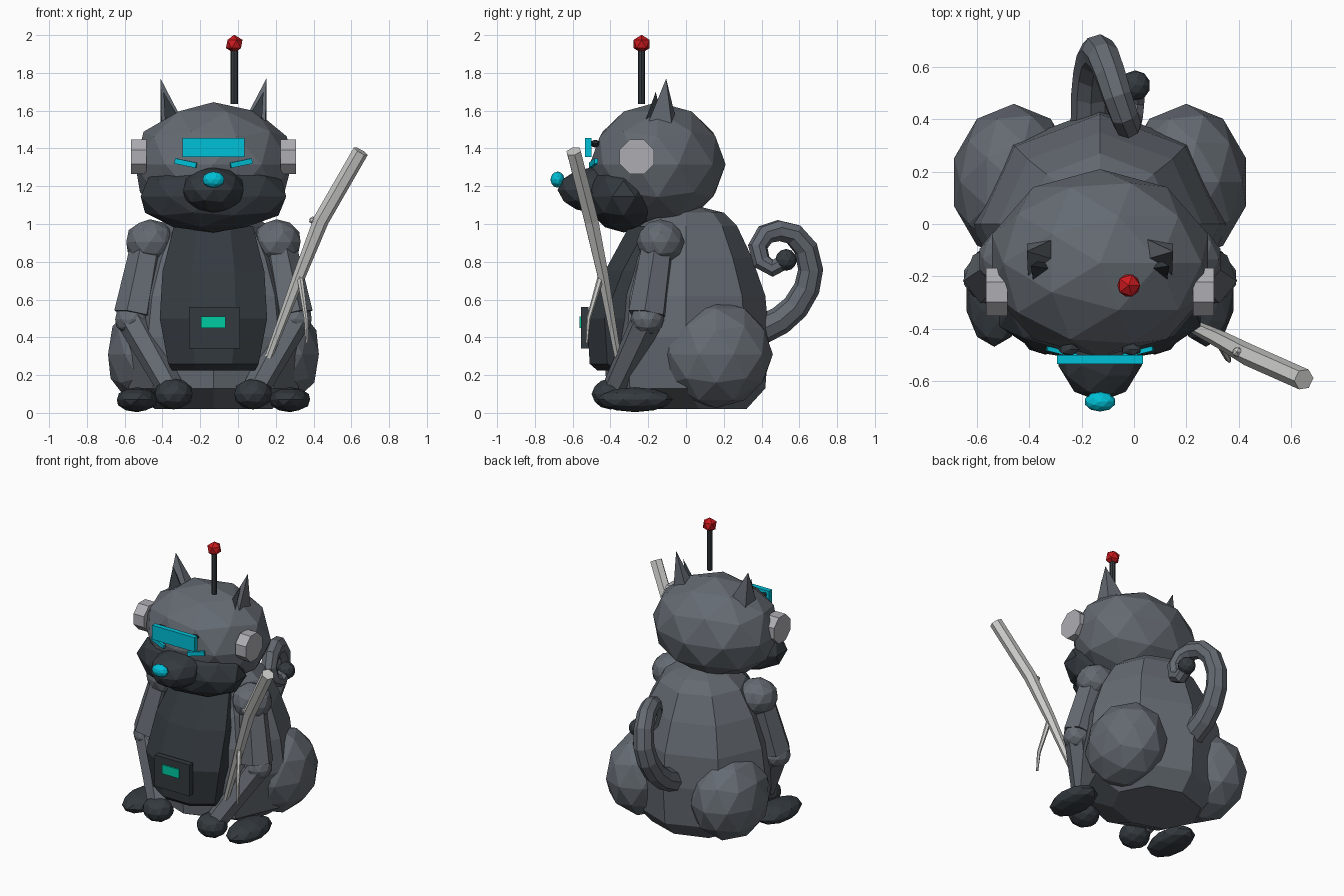
import bpy, bmesh, math
from mathutils import Vector, Matrix

cube = bpy.data.objects.get("Cube")
if cube:
    bpy.data.objects.remove(cube, do_unlink=True)

MID = -0.13  # x of the body's plane of symmetry


def material(name, r, g, b):
    m = bpy.data.materials.new(name)
    m.use_nodes = True
    m.diffuse_color = (r, g, b, 1)
    m.node_tree.nodes["Principled BSDF"].inputs["Base Color"].default_value = (r, g, b, 1)
    return m


FUR = material("grey fur", 0.128, 0.145, 0.168)
DARK = material("dark grey", 0.034, 0.042, 0.05)
METAL = material("pale metal", 0.42, 0.42, 0.45)
STICK = material("pale stick", 0.6, 0.6, 0.59)
CYAN = material("cyan", 0.0, 0.53, 0.68)
GREEN = material("green light", 0.0, 0.6, 0.36)
RED = material("red", 0.6, 0.01, 0.013)


def finish(name, bm, mat):
    bmesh.ops.recalc_face_normals(bm, faces=bm.faces[:])
    mesh = bpy.data.meshes.new(name)
    bm.to_mesh(mesh)
    bm.free()
    mesh.materials.append(mat)
    obj = bpy.data.objects.new(name, mesh)
    bpy.context.collection.objects.link(obj)
    return obj


def blob(name, mat, centre, radii, detail=2, tilt=0):
    """Faceted ellipsoid."""
    bm = bmesh.new()
    bmesh.ops.create_icosphere(bm, subdivisions=detail, radius=1)
    m = Matrix.Translation(centre) @ Matrix.Rotation(tilt, 4, 'Y') @ Matrix.Diagonal((*radii, 1))
    bm.transform(m)
    return finish(name, bm, mat)


def box(name, mat, centre, size, roll=0, yaw=0):
    bm = bmesh.new()
    bmesh.ops.create_cube(bm, size=1)
    m = (Matrix.Translation(centre) @ Matrix.Rotation(yaw, 4, 'Z')
         @ Matrix.Rotation(roll, 4, 'Y') @ Matrix.Diagonal((*size, 1)))
    bm.transform(m)
    return finish(name, bm, mat)


def hull(name, mat, points):
    bm = bmesh.new()
    for p in points:
        bm.verts.new(p)
    bmesh.ops.convex_hull(bm, input=bm.verts[:])
    return finish(name, bm, mat)


def loft(name, mat, rings):
    """Skin a stack of equal-sized point rings and cap both ends."""
    bm = bmesh.new()
    loops = [[bm.verts.new(p) for p in ring] for ring in rings]
    n = len(loops[0])
    for a, b in zip(loops, loops[1:]):
        for i in range(n):
            j = (i + 1) % n
            bm.faces.new((a[i], a[j], b[j], b[i]))
    bm.faces.new(loops[0])
    bm.faces.new(loops[-1])
    return finish(name, bm, mat)


def tube(name, mat, points, radii, sides=6):
    """Sweep a tapering polygon along a path without twisting."""
    pts = [Vector(p) for p in points]
    rings, quat, last = [], None, None
    for i, p in enumerate(pts):
        t = (pts[min(i + 1, len(pts) - 1)] - pts[max(i - 1, 0)]).normalized()
        quat = t.to_track_quat('Z', 'Y') if last is None else last.rotation_difference(t) @ quat
        last = t
        angles = [math.tau * k / sides for k in range(sides)]
        rings.append([p + quat @ Vector((math.cos(a), math.sin(a), 0)) * radii[i] for a in angles])
    return loft(name, mat, rings)


def oval(z, cy, rx, ry, sides, turn=0):
    angles = [math.tau * (k + turn) / sides for k in range(sides)]
    return [(MID + rx * math.cos(a), cy + ry * math.sin(a), z) for a in angles]


# Body: eight-sided pear, tucked under at the front
profile = [(0.02, 0.07, 0.31, 0.25), (0.13, 0, 0.45, 0.42), (0.40, 0, 0.49, 0.44),
           (0.62, 0, 0.46, 0.42), (0.82, 0, 0.39, 0.35), (0.99, 0, 0.29, 0.27),
           (1.06, 0, 0.2, 0.2), (1.09, 0, 0.08, 0.08)]
loft("body", FUR, [oval(*ring, 8) for ring in profile])

# Belly shield: height, front depth, half width
shield = [(0.225, -0.47, 0.22), (0.26, -0.51, 0.24), (0.50, -0.525, 0.285),
          (0.75, -0.43, 0.27), (0.99, -0.30, 0.21)]
loft("belly", DARK, [oval(z, f + 0.16, w * 1.08, 0.173, 8, 0.5) for z, f, w in shield])
box("chest_panel", DARK, (MID + 0.005, -0.535, 0.45), (0.27, 0.04, 0.22))
box("chest_light", GREEN, (MID, -0.558, 0.48), (0.13, 0.014, 0.063))

# Head and face
blob("head", FUR, (MID, -0.15, 1.315), (0.435, 0.36, 0.33))
blob("jaw", DARK, (MID, -0.33, 1.145), (0.405, 0.2, 0.19))
blob("snout", DARK, (MID, -0.48, 1.18), (0.168, 0.2, 0.122))
blob("nose", CYAN, (MID, -0.68, 1.235), (0.06, 0.038, 0.043))
box("visor", CYAN, (MID, -0.518, 1.405), (0.33, 0.034, 0.1))

# Antenna
tube("antenna_rod", DARK, [(-0.02, -0.235, 1.635), (-0.02, -0.235, 1.92)], [0.019, 0.019], 8)
blob("antenna_tip", RED, (-0.02, -0.235, 1.953), (0.049, 0.049, 0.049), 1)

# Paired parts
for s, side in ((-1, "right"), (1, "left")):
    def at(dx, y, z):
        return (MID + s * dx, y, z)

    hull(side + "_ear", FUR, [at(0.28, -0.105, 1.77), at(0.14, -0.04, 1.5), at(0.28, -0.07, 1.48),
                              at(0.275, -0.215, 1.5), at(0.16, -0.14, 1.54)])
    hull(side + "_inner_ear", DARK, [at(0.265, -0.16, 1.7), at(0.255, -0.225, 1.52),
                                     at(0.17, -0.175, 1.54), at(0.2, -0.12, 1.52)])
    blob(side + "_brow", DARK, at(0.12, -0.48, 1.425), (0.045, 0.025, 0.02), 1, -s * 0.3)
    box(side + "_eye", CYAN, at(0.147, -0.49, 1.322), (0.118, 0.018, 0.028), -s * 0.2, s * 0.25)
    cup = tube(side + "_ear_cup", METAL, [at(0.355, -0.26, 1.355), at(0.437, -0.26, 1.355)],
               [0.099, 0.099], 8)
    # Turn the cup so that it rests on a flat side
    pivot = Matrix.Translation(at(0, -0.26, 1.355))
    cup.data.transform(pivot @ Matrix.Rotation(math.pi / 8, 4, 'X') @ pivot.inverted())

    # Arm down to the dark paw
    blob(side + "_shoulder", FUR, at(0.335, -0.135, 0.905), (0.133, 0.127, 0.12))
    tube(side + "_upper_arm", FUR, [at(0.35, -0.15, 0.88), at(0.42, -0.205, 0.52)], [0.09, 0.108])
    blob(side + "_elbow", FUR, at(0.43, -0.205, 0.495), (0.095, 0.09, 0.085))
    tube(side + "_forearm", FUR, [at(0.43, -0.205, 0.495), at(0.22, -0.38, 0.12)], [0.085, 0.07])
    blob(side + "_paw", DARK, at(0.21, -0.4, 0.1), (0.104, 0.1, 0.082))

    # Leg
    blob(side + "_haunch", FUR, at(0.33, 0.16, 0.31), (0.24, 0.3, 0.285))
    blob(side + "_foot", DARK, at(0.405, -0.27, 0.07), (0.112, 0.2, 0.066))

# Curled tail
path = [(-0.165, 0.36, 0.42), (-0.165, 0.5, 0.49), (-0.16, 0.58, 0.56), (-0.15, 0.64, 0.66),
        (-0.135, 0.66, 0.76), (-0.115, 0.635, 0.87), (-0.09, 0.57, 0.945), (-0.065, 0.49, 0.965),
        (-0.04, 0.42, 0.945), (-0.025, 0.38, 0.88), (-0.015, 0.4, 0.8), (-0.005, 0.46, 0.765),
        (0.0, 0.52, 0.8)]
tube("tail", FUR, path, [0.078 - 0.0028 * i for i in range(len(path))], 8)
blob("tail_tip", DARK, (0.005, 0.53, 0.81), (0.058, 0.058, 0.058))

# Bent walking stick with a side twig and a knot
tube("stick", STICK, [(0.16, -0.36, 0.29), (0.33, -0.442, 0.74), (0.44, -0.502, 1.02),
                      (0.65, -0.595, 1.385)], [0.02, 0.034, 0.042, 0.042])
tube("stick_twig", STICK, [(0.325, -0.445, 0.74), (0.36, -0.515, 0.5), (0.365, -0.525, 0.37)],
     [0.018, 0.012, 0.007])
tube("stick_spur", STICK, [(0.44, -0.505, 0.99), (0.395, -0.49, 1.02)], [0.014, 0.012])
blob("stick_knot", STICK, (0.395, -0.49, 1.02), (0.021, 0.021, 0.021), 1)
